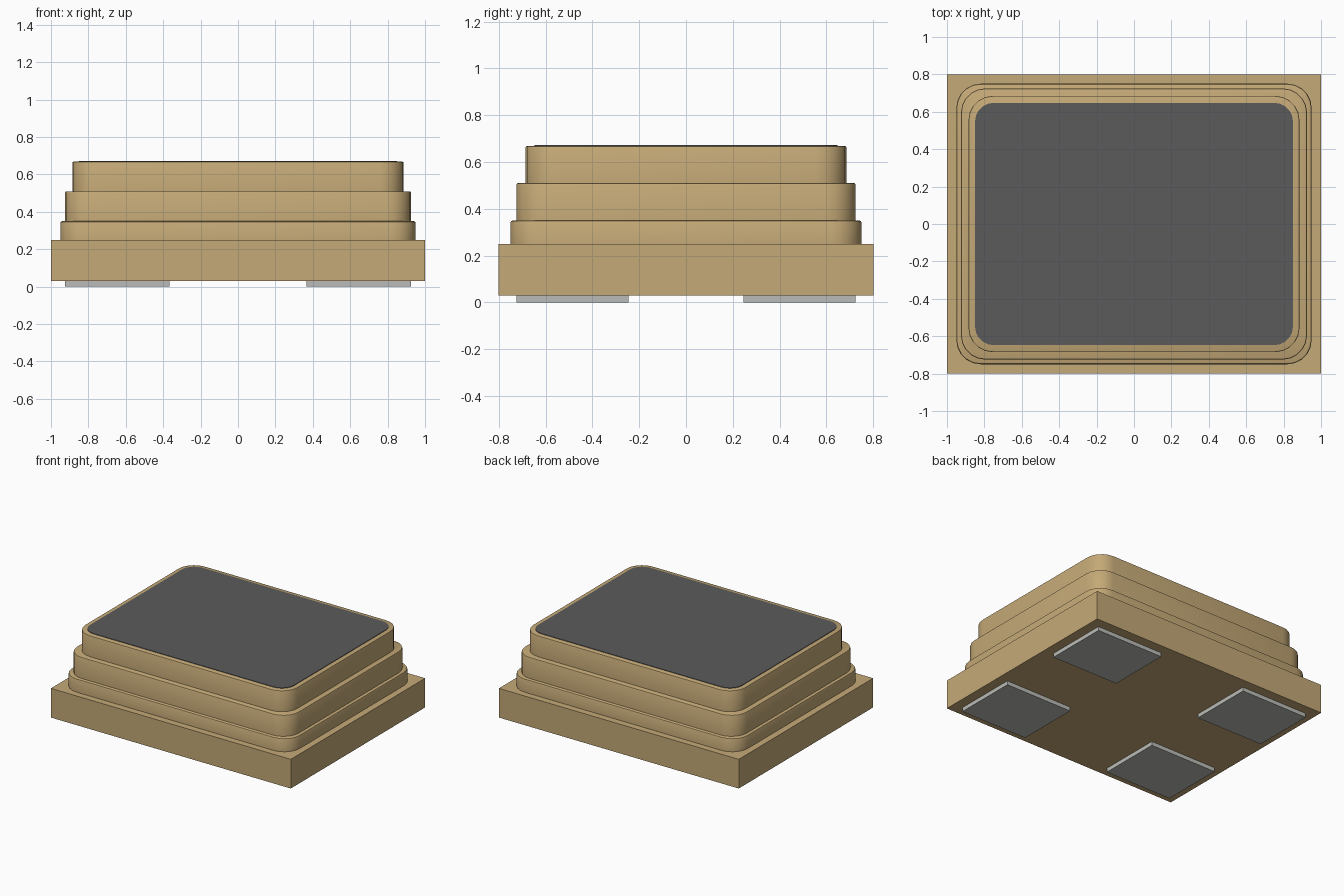
import bpy, bmesh, math

cube = bpy.data.objects.get("Cube")
if cube:
    bpy.data.objects.remove(cube, do_unlink=True)


def material(name, rgb):
    mat = bpy.data.materials.new(name)
    mat.use_nodes = True
    color = (*rgb, 1)
    mat.diffuse_color = color
    mat.node_tree.nodes["Principled BSDF"].inputs["Base Color"].default_value = color
    return mat


TAN = material("tan ceramic", (0.56, 0.40, 0.185))
DARK = material("dark grey", (0.105, 0.105, 0.105))
SILVER = material("silver grey", (0.50, 0.50, 0.48))


def outline(hx, hy, radius, steps):
    """Rectangle outline, with rounded corners when radius is set."""
    if not radius:
        return [(-hx, -hy), (hx, -hy), (hx, hy), (-hx, hy)]
    points = []
    for corner, (sx, sy) in enumerate([(1, 1), (-1, 1), (-1, -1), (1, -1)]):
        for i in range(steps + 1):
            a = math.pi / 2 * (corner + i / steps)
            points.append((sx * (hx - radius) + radius * math.cos(a),
                           sy * (hy - radius) + radius * math.sin(a)))
    return points


def slab(name, hx, hy, z0, z1, mat, radius=0, lip=0, steps=5, center=(0, 0)):
    """Extruded outline; lip rounds over the top rim."""
    rings = [(0, z0), (0, z1)]
    if lip:
        rings = [(0, z0), (0, z1 - lip), (lip * 0.3, z1 - lip * 0.3), (lip, z1)]
    bm = bmesh.new()
    loops = []
    for inset, z in rings:
        shape = outline(hx - inset, hy - inset, max(radius - inset, 0), steps)
        loops.append([bm.verts.new((x + center[0], y + center[1], z)) for x, y in shape])
    for low, high in zip(loops, loops[1:]):
        for i in range(len(low)):
            j = (i + 1) % len(low)
            bm.faces.new((low[i], low[j], high[j], high[i]))
    bm.faces.new(loops[0][::-1])
    bm.faces.new(loops[-1])
    mesh = bpy.data.meshes.new(name)
    bm.to_mesh(mesh)
    bm.free()
    mesh.materials.append(mat)
    obj = bpy.data.objects.new(name, mesh)
    bpy.context.collection.objects.link(obj)
    if radius:
        bpy.ops.object.select_all(action='DESELECT')
        obj.select_set(True)
        bpy.context.view_layer.objects.active = obj
        bpy.ops.object.shade_smooth_by_angle(angle=math.radians(32))
    return obj


# Square base and three stepped tiers
slab("base", 1.0, 0.8, 0.03, 0.25, TAN)
slab("lower_tier", 0.95, 0.75, 0.25, 0.35, TAN, radius=0.13, lip=0.01)
slab("middle_tier", 0.925, 0.725, 0.35, 0.51, TAN, radius=0.13, lip=0.008)
slab("upper_tier", 0.885, 0.685, 0.51, 0.668, TAN, radius=0.13, lip=0.006)

# Dark lid panel on top
slab("lid_panel", 0.85, 0.648, 0.664, 0.672, DARK, radius=0.1)

# Contact pads under the four corners
for side, sx in (("left", 1), ("right", -1)):
    for end, sy in (("front", -1), ("back", 1)):
        slab(f"{end}_{side}_pad", 0.28, 0.24, 0, 0.03, SILVER,
             center=(sx * 0.645, sy * 0.485))
